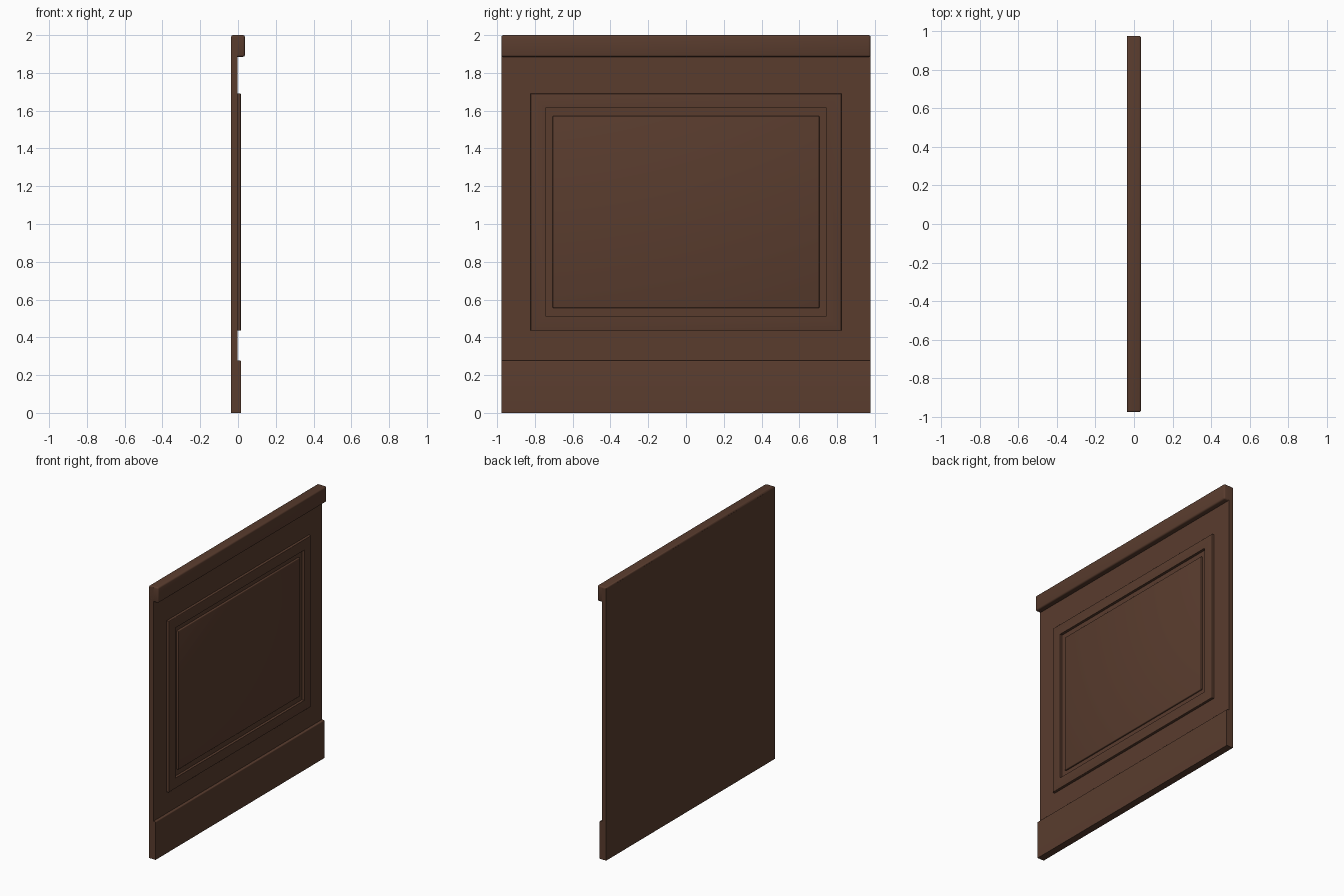
import bpy, bmesh

if "Cube" in bpy.data.objects:
    bpy.data.objects.remove(bpy.data.objects["Cube"])

wood = bpy.data.materials.new("dark brown wood")
wood.diffuse_color = (0.100, 0.045, 0.027, 1)
wood.use_nodes = True
wood.node_tree.nodes["Principled BSDF"].inputs["Base Color"].default_value = wood.diffuse_color

BACK, FACE, RAISED = -0.037, -0.003, 0.016
HALF = 0.977


def finish(name, bm, bevel, keep_sharp, segments=3):
    """Bevel edges not excluded by the rule, then make the object."""
    bmesh.ops.recalc_face_normals(bm, faces=bm.faces)
    edges = [e for e in bm.edges
             if len(e.link_faces) == 2 and e.calc_face_angle() > 0.5 and not keep_sharp(e)]
    bmesh.ops.bevel(bm, geom=edges, offset=bevel, segments=segments,
                    profile=0.5, affect='EDGES')
    me = bpy.data.meshes.new(name)
    bm.to_mesh(me)
    bm.free()
    me.materials.append(wood)
    ob = bpy.data.objects.new(name, me)
    bpy.context.collection.objects.link(ob)
    bpy.context.view_layer.objects.active = ob
    ob.select_set(True)
    bpy.ops.object.shade_smooth_by_angle(angle=0.6)
    ob.select_set(False)


def box(name, x0, x1, half, z0, z1, bevel, keep_sharp):
    bm = bmesh.new()
    bmesh.ops.create_cube(bm, size=1)
    for v in bm.verts:
        v.co = (x1 if v.co.x > 0 else x0, v.co.y * 2 * half, z1 if v.co.z > 0 else z0)
    finish(name, bm, bevel, keep_sharp)


def on_back(e):
    return all(v.co.x < FACE + 0.0001 for v in e.verts)


def back_except_top(e):
    return on_back(e) and not all(v.co.z > 1.99 for v in e.verts)


def not_front_top(e):
    return on_back(e) or not all(v.co.z > 0.2 and v.co.x > 0 for v in e.verts)


def frame(name, x0, x1, outer, inner):
    """Rectangular moulding, outer and inner given as (half, z0, z1)."""
    bm = bmesh.new()
    rings = []
    for half, z0, z1 in (outer, inner):
        for x in (x0, x1):
            rings.append([bm.verts.new((x, y, z)) for y, z in
                          ((-half, z0), (half, z0), (half, z1), (-half, z1))])
    ob_, of, ib, inf = rings
    for a, b in ((ob_, of), (of, inf), (inf, ib), (ib, ob_)):
        for i in range(4):
            j = (i + 1) % 4
            bm.faces.new((a[i], a[j], b[j], b[i]))
    finish(name, bm, 0.005,
           lambda e: on_back(e) or abs(e.verts[0].co.x - e.verts[1].co.x) > 0.001
           or (abs(e.verts[0].co.y) < outer[0] - 0.01))


# Flat backing board, skirting board and top rail
box("backing_board", BACK, FACE, HALF, 0.005, 1.99, 0.002, lambda e: True)
box("skirting_board", BACK, RAISED, HALF, 0, 0.278, 0.006, not_front_top)
box("top_rail", BACK, 0.037, HALF, 1.885, 2.0, 0.011, back_except_top)

# Raised moulding with a raised centre panel inside it
frame("panel_moulding", FACE - 0.01, RAISED, (0.823, 0.435, 1.69), (0.745, 0.512, 1.613))
box("centre_panel", FACE - 0.01, 0.010, 0.706, 0.555, 1.572, 0.005, on_back)
